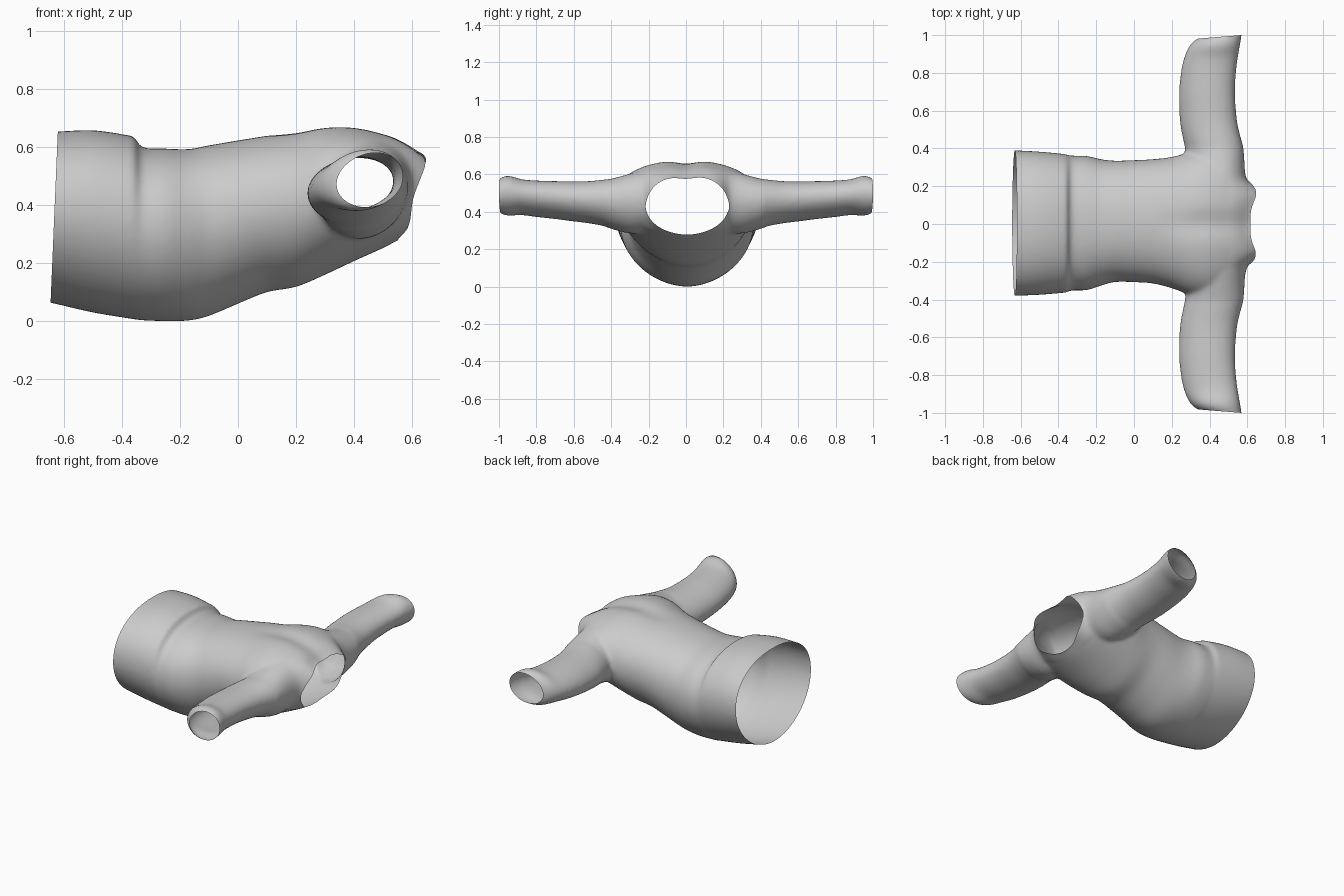
import bpy, bmesh, math
from mathutils import Vector

if "Cube" in bpy.data.objects:
    bpy.data.objects.remove(bpy.data.objects["Cube"])

SEG = 64


def interp(rows, steps=5):
    """Catmull-Rom resampling of a list of section rows."""
    out = []
    for i in range(len(rows) - 1):
        a, b, c, d = (rows[max(0, min(len(rows) - 1, j))] for j in range(i - 1, i + 3))
        for k in range(steps):
            t = k / steps
            out.append([0.5 * (2 * q + (r - p) * t + (2 * p - 5 * q + 4 * r - s) * t * t
                               + (3 * q - p - 3 * r + s) * t ** 3)
                        for p, q, r, s in zip(a, b, c, d)])
    return out + [list(rows[-1])]


def spow(v, e):
    return math.copysign(abs(v) ** e, v)


def loft(bm, rings):
    loops = [[bm.verts.new(p) for p in ring] for ring in rings]
    for a, b in zip(loops, loops[1:]):
        for i in range(SEG):
            j = (i + 1) % SEG
            bm.faces.new((a[i], a[j], b[j], b[i]))
    bm.faces.new(loops[0][::-1])
    bm.faces.new(loops[-1])


def torso_ring(row):
    x, z0, z1, y0, y1 = row
    zc = z0 + 0.55 * (z1 - z0)
    ring = []
    for i in range(SEG):
        c, s = math.cos(math.tau * i / SEG), math.sin(math.tau * i / SEG)
        e = 0.9 if s > 0 else 1.06
        h = z1 - zc if s > 0 else zc - z0
        ring.append((x, (y0 + y1) / 2 + (y1 - y0) / 2 * spow(c, e), zc + h * spow(s, e)))
    return ring


def sleeve_ring(row, side):
    y, x0, x1, z0, z1 = row
    ring = []
    for i in range(SEG):
        c, s = math.cos(math.tau * i / SEG), math.sin(math.tau * i / SEG)
        dx = (x1 - x0) / 2 * c
        ring.append(((x0 + x1) / 2 + dx, side * y, (z0 + z1) / 2 + (z1 - z0) / 2 * s + 0.13 * dx))
    return ring


# Body sections: x, bottom z, top z, y min, y max
torso = [(-0.72, .08, .65, -.38, .39), (-0.63, .06, .652, -.38, .39), (-0.5, .03, .657, -.375, .383),
         (-0.38, .01, .64, -.365, .372), (-0.355, .006, .632, -.362, .368), (-0.33, .003, .598, -.352, .362),
         (-0.25, 0, .594, -.35, .36), (-0.17, .002, .592, -.325, .342), (-0.1, .018, .605, -.307, .335),
         (0, .06, .622, -.308, .338), (0.1, .1, .638, -.315, .343), (0.2, .118, .652, -.34, .355),
         (0.3, .16, .672, -.375, .38), (0.4, .207, .672, -.385, .39), (0.5, .252, .65, -.35, .36),
         (0.55, .278, .63, -.275, .285), (0.6, .295, .6, -.195, .21), (0.66, .31, .575, -.175, .19)]
# Sleeve sections: y, x min, x max, bottom z, top z
sleeve = [(.2, .3, .58, .29, .63), (.3, .285, .585, .285, .602), (.4, .27, .58, .31, .575),
          (.44, .262, .57, .325, .57), (.52, .246, .55, .34, .562), (.6, .24, .54, .35, .56),
          (.7, .239, .535, .363, .562), (.8, .248, .54, .374, .565), (.88, .265, .55, .384, .572),
          (.94, .292, .56, .38, .59), (.975, .325, .566, .384, .588), (1.0, .37, .57, .398, .575),
          (1.06, .39, .57, .4, .575)]

bm = bmesh.new()
loft(bm, [torso_ring(r) for r in interp(torso)])
for side in (1, -1):
    loft(bm, [sleeve_ring(r, side) for r in interp(sleeve)])
    # Give both sleeves outward normals
bmesh.ops.recalc_face_normals(bm, faces=bm.faces)
mesh = bpy.data.meshes.new("shirt")
bm.to_mesh(mesh)
bm.free()
shirt = bpy.data.objects.new("shirt", mesh)
bpy.context.collection.objects.link(shirt)

# Merge body and sleeves into one cloth surface
rm = shirt.modifiers.new("merge", 'REMESH')
rm.mode = 'VOXEL'
rm.voxel_size = 0.011
bpy.context.view_layer.objects.active = shirt
shirt.select_set(True)
bpy.ops.object.modifier_apply(modifier="merge")

bm = bmesh.new()
bm.from_mesh(shirt.data)
for _ in range(5):
    bmesh.ops.smooth_vert(bm, verts=bm.verts, factor=0.5, use_axis_x=True, use_axis_y=True, use_axis_z=True)


def cut(point, normal, keep=lambda c: True):
    faces = [f for f in bm.faces if keep(f.calc_center_median())]
    geom = list({e for f in faces for e in f.edges}) + list({v for f in faces for v in f.verts}) + faces
    bmesh.ops.bisect_plane(bm, geom=geom, dist=1e-5, plane_co=point,
                           plane_no=Vector(normal).normalized(), clear_outer=True)


# Open the waist, cuffs and neck
cut((-.645, 0, .06), (-.59, 0, .025))
for side in (1, -1):
    cut((.57, side * 1.0, .48), (-.08, side, 0))
cut((.55, 0, .28), (.31, 0, -.065), lambda c: abs(c.y) < .3 and c.x > .4)

# Raised neck sides and the dip along the upper back
for v in bm.verts:
    x, y, z = v.co
    if x > .5:
        w = min(1, (x - .5) / .09)
        v.co.x += .04 * w * math.exp(-((abs(y) - .17) / .07) ** 2)
    if x > .1 and z > .5:
        w = min(1, (x - .1) / .25) * min(1, (z - .5) / .1)
        v.co.z -= .018 * w * math.exp(-(y / .07) ** 2)
bm.to_mesh(shirt.data)
bm.free()
bpy.ops.object.shade_smooth()
